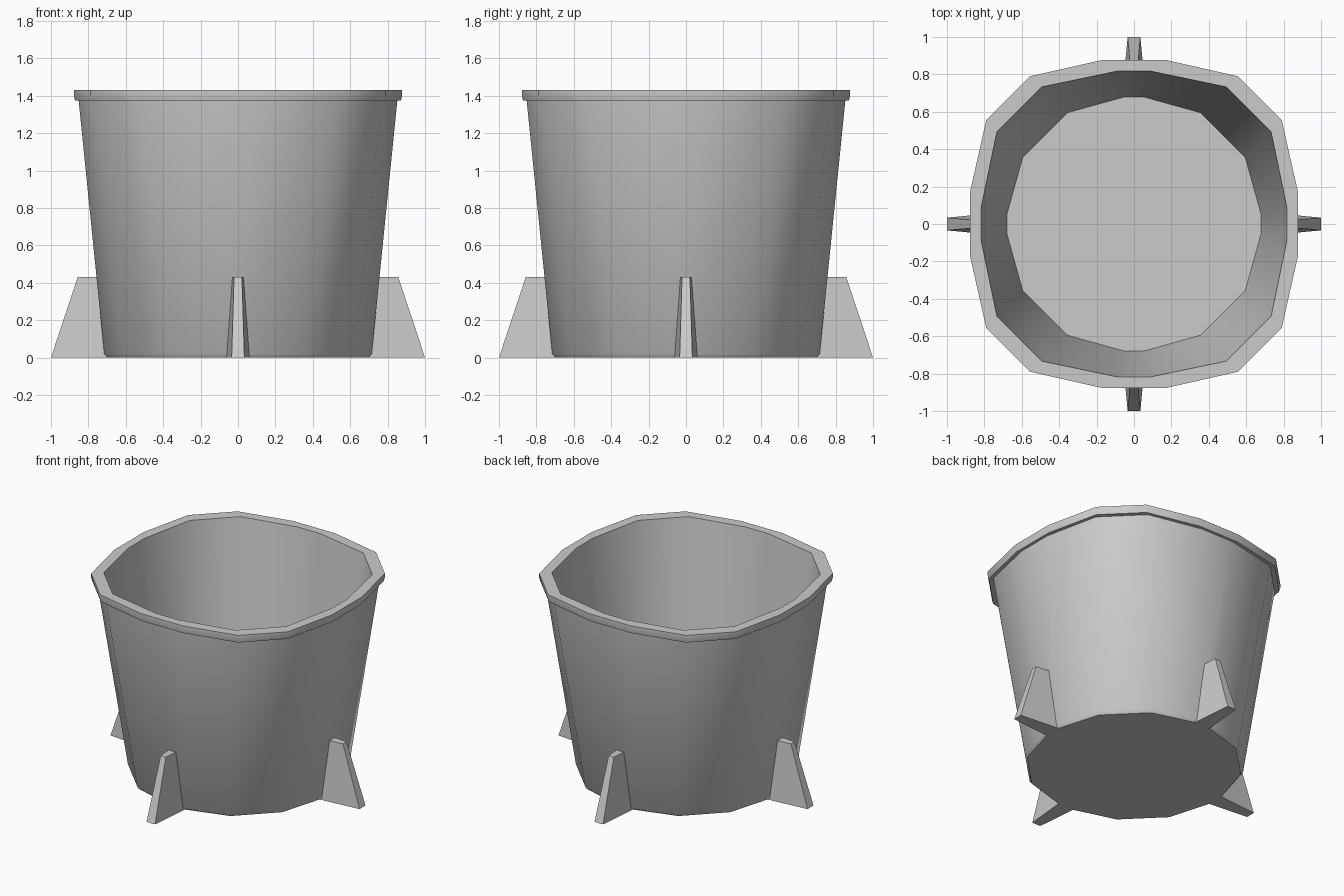
import bpy, bmesh, math
from mathutils import Matrix

if "Cube" in bpy.data.objects:
    bpy.data.objects.remove(bpy.data.objects["Cube"])


def finish(bm, name, angle):
    bmesh.ops.recalc_face_normals(bm, faces=bm.faces)
    mesh = bpy.data.meshes.new(name)
    bm.to_mesh(mesh)
    bm.free()
    obj = bpy.data.objects.new(name, mesh)
    bpy.context.collection.objects.link(obj)
    bpy.ops.object.select_all(action='DESELECT')
    obj.select_set(True)
    bpy.context.view_layer.objects.active = obj
    if angle:
        bpy.ops.object.shade_smooth_by_angle(angle=math.radians(angle))
    return obj


def ring(bm, r, flat, a, b, z):
    """16-sided rounded square: flat side half-width, then corner point (a, b)."""
    quarter = [(r, flat), (b, a), (a, b), (flat, r)]
    points = []
    for k in range(4):
        for x, y in quarter:
            for _ in range(k):
                x, y = -y, x
            points.append(bm.verts.new((x, y, z)))
    return points


# Pot: outer bottom, chamfer, wall, rim, inner wall, inner floor
sections = [
    (0.70, 0.055, 0.365, 0.61, 0.0),
    (0.715, 0.06, 0.37, 0.625, 0.02),
    (0.852, 0.13, 0.525, 0.767, 1.375),
    (0.872, 0.165, 0.55, 0.785, 1.375),
    (0.877, 0.17, 0.555, 0.79, 1.40),
    (0.877, 0.17, 0.555, 0.79, 1.43),
    (0.817, 0.09, 0.493, 0.733, 1.43),
    (0.68, 0.05, 0.355, 0.595, 0.06),
]
bm = bmesh.new()
rings = [ring(bm, *s) for s in sections]
for lo, hi in zip(rings, rings[1:]):
    for i in range(16):
        j = (i + 1) % 16
        bm.faces.new((lo[i], lo[j], hi[j], hi[i]))
bm.faces.new(rings[0])
bm.faces.new(rings[-1])
finish(bm, "pot", 40)

# Four tapered feet: (distance from centre, half-width, height)
foot = [(0.70, 0.062, 0.0), (1.0, 0.034, 0.0), (0.857, 0.021, 0.43), (0.742, 0.031, 0.43)]
for k, name in enumerate(("foot_right", "foot_back", "foot_left", "foot_front")):
    bm = bmesh.new()
    left = [bm.verts.new((x, w, z)) for x, w, z in foot]
    right = [bm.verts.new((x, -w, z)) for x, w, z in foot]
    bm.faces.new(left)
    bm.faces.new(right)
    for i in range(4):
        j = (i + 1) % 4
        bm.faces.new((left[i], left[j], right[j], right[i]))
    bm.transform(Matrix.Rotation(k * math.pi / 2, 4, 'Z'))
    finish(bm, name, 0)
